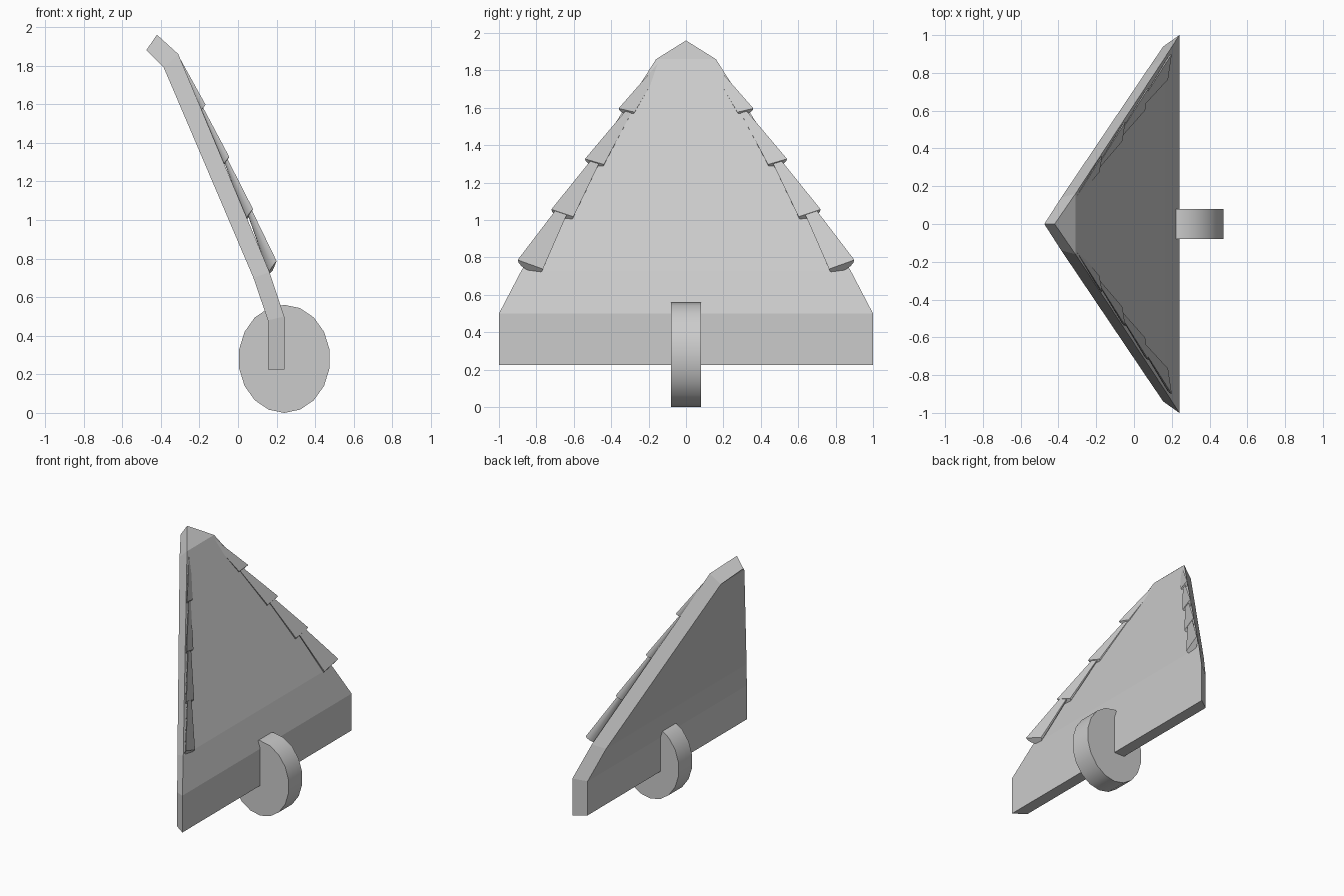
import bpy, bmesh, math
from mathutils import Vector

if "Cube" in bpy.data.objects:
    bpy.data.objects.remove(bpy.data.objects["Cube"])


def finish(name, bm, smooth=None):
    bmesh.ops.remove_doubles(bm, verts=bm.verts[:], dist=0.0005)
    bmesh.ops.recalc_face_normals(bm, faces=bm.faces[:])
    me = bpy.data.meshes.new(name)
    bm.to_mesh(me)
    bm.free()
    ob = bpy.data.objects.new(name, me)
    bpy.context.collection.objects.link(ob)
    if smooth:
        bpy.ops.object.select_all(action='DESELECT')
        ob.select_set(True)
        bpy.context.view_layer.objects.active = ob
        bpy.ops.object.shade_smooth_by_angle(angle=math.radians(smooth))
    return ob


def loft(bm, sections):
    """Skin equal-length closed loops and cap both ends."""
    rings = [[bm.verts.new(p) for p in s] for s in sections]
    n = len(rings[0])
    for a, b in zip(rings, rings[1:]):
        for i in range(n):
            j = (i + 1) % n
            bm.faces.new((a[i], a[j], b[j], b[i]))
    bm.faces.new(rings[0])
    bm.faces.new(rings[-1])


# Bent triangular panel: (x, half width, z) up the front and the back
front = [(.24, 1, .225), (.24, 1, .5), (.163, .88, .73), (-.31, .16, 1.86), (-.42, 0, 1.96)]
back = [(.155, .94, .225), (.155, .94, .48), (.08, .83, .70), (-.385, .14, 1.79), (-.475, 0, 1.88)]
bm = bmesh.new()
loft(bm, [[(f[0], f[1], f[2]), (f[0], -f[1], f[2]), (b[0], -b[1], b[2]), (b[0], b[1], b[2])]
          for f, b in zip(front, back)])
bmesh.ops.dissolve_degenerate(bm, edges=bm.edges[:], dist=0.0005)
finish("bent_panel", bm)

# Oval wheel through the bottom of the panel
SIDES = 18
bm = bmesh.new()
angles = [2 * math.pi * i / SIDES for i in range(SIDES)]
loft(bm, [[(.24 + .238 * math.sin(a), y, .28 + .28 * math.cos(a)) for a in angles]
          for y in (-.08, .08)])
finish("wheel", bm, 35)


# Flat-topped, round-bottomed flaring tiles along both sloping edges
def half_round(outer, inner, drop, side):
    mid, half = (outer + inner) / 2, (outer - inner) / 2
    down = Vector((-.65, 0, -.76)) * half.length * drop
    pts = [mid + half * math.cos(math.pi * k / 8) + down * math.sin(math.pi * k / 8)
           for k in range(9)]
    return [(p.x, p.y * side, p.z) for p in pts]


outer_first, outer_last = Vector((-.168, .36, 1.597)), Vector((.2, .90, .787))
inner_first, inner_last = Vector((-.183, .275, 1.577)), Vector((.18, .765, .738))
start_first, start_last = Vector((-.312, .125, 1.852)), Vector((.065, .665, 1.045))
for side, label in ((1, "left"), (-1, "right")):
    for i in range(4):
        t = i / 3
        outer = outer_first.lerp(outer_last, t)
        inner = inner_first.lerp(inner_last, t)
        start = start_first.lerp(start_last, t)
        spread = (outer - inner) * (.12 + .1 * t)
        bm = bmesh.new()
        loft(bm, [half_round(start + spread, start - spread, .65, side),
                  half_round(outer, inner, .65, side)])
        finish(f"{label}_edge_tile_{i + 1}", bm, 35)
